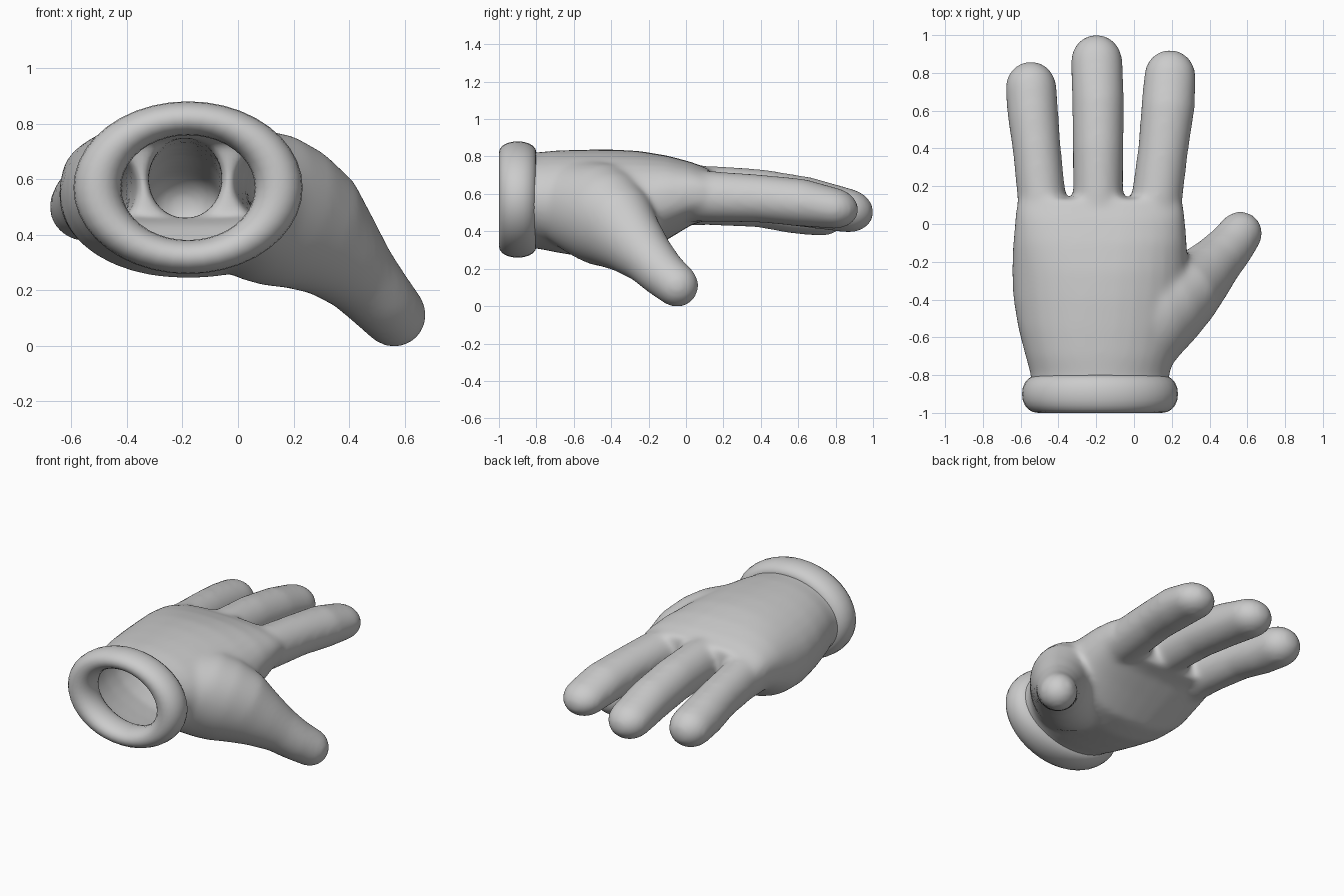
import bpy, bmesh
from math import sin, cos, pi, copysign
from mathutils import Vector

if "Cube" in bpy.data.objects:
    bpy.data.objects.remove(bpy.data.objects["Cube"])


def spow(v, p):
    return copysign(abs(v) ** p, v)


def skin(bm, rings, caps=True, closed=False):
    """Bridge rings of points into a quad surface."""
    loops = [[bm.verts.new(p) for p in r] for r in rings]
    n = len(loops[0])
    pairs = list(zip(loops, loops[1:]))
    if closed:
        pairs.append((loops[-1], loops[0]))
    for a, b in pairs:
        for i in range(n):
            j = (i + 1) % n
            bm.faces.new((a[i], a[j], b[j], b[i]))
    if caps:
        bm.faces.new(loops[0][::-1])
        bm.faces.new(loops[-1])


def section(c, u, v, a, b, power=2.0, n=32):
    """Superellipse ring around c in the u, v plane."""
    return [c + u * (a * spow(cos(2 * pi * i / n), 2 / power))
            + v * (b * spow(sin(2 * pi * i / n), 2 / power)) for i in range(n)]


def digit(bm, stations):
    """Tube through (x, y, z, width radius, height radius) with a domed tip."""
    pts = [Vector(s[:3]) for s in stations]
    rings = []
    for i, s in enumerate(stations):
        t = (pts[min(i + 1, len(pts) - 1)] - pts[max(i - 1, 0)]).normalized()
        u = t.cross(Vector((0, 0, 1))).normalized()
        v = u.cross(t)
        rings.append(section(pts[i], u, v, s[3], s[4]))
    for k in range(1, 8):
        a = k * pi / 2 / 7.4
        rings.append(section(pts[-1] + t * (s[3] * 1.05 * sin(a)), u, v,
                             s[3] * cos(a), s[4] * cos(a)))
    skin(bm, rings)


def finish(bm, name):
    bmesh.ops.recalc_face_normals(bm, faces=bm.faces)
    me = bpy.data.meshes.new(name)
    bm.to_mesh(me)
    bm.free()
    me.polygons.foreach_set("use_smooth", [True] * len(me.polygons))
    ob = bpy.data.objects.new(name, me)
    bpy.context.collection.objects.link(ob)
    return ob


X, Z = Vector((1, 0, 0)), Vector((0, 0, 1))
bm = bmesh.new()

# Palm: y, centre z, half width, half height, squareness
palm = [(-1.0, .565, .365, .255, 2), (-.8, .565, .367, .257, 2),
        (-.7, .56, .395, .272, 2.1), (-.55, .55, .434, .287, 2.1),
        (-.4, .54, .459, .298, 2.1), (-.25, .545, .466, .285, 2.2),
        (-.1, .58, .460, .225, 2.4), (.03, .602, .449, .168, 2.6),
        (.08, .600, .444, .150, 2.7), (.135, .597, .43, .135, 2.8)]
skin(bm, [section(Vector((-.18, y, z)), X, Z, a, b, p) for y, z, a, b, p in palm])

# Three fingers
digit(bm, [(-.475, -.1, .57, .13, .14), (-.490, .15, .57, .128, .138),
           (-.515, .4, .55, .128, .13), (-.535, .58, .52, .135, .133),
           (-.545, .72, .50, .136, .125)])
digit(bm, [(-.19, -.1, .61, .13, .14), (-.19, .15, .605, .132, .145),
           (-.19, .4, .592, .135, .14), (-.19, .65, .555, .138, .135),
           (-.198, .86, .512, .138, .118)])
digit(bm, [(.09, -.1, .59, .14, .135), (.123, .15, .585, .135, .136),
           (.155, .4, .575, .133, .128), (.18, .62, .553, .142, .128),
           (.19, .78, .525, .138, .111)])

# Thumb flaring into the side of the palm
digit(bm, [(-.06, -.55, .54, .31, .23), (.02, -.51, .525, .31, .26),
           (.10, -.46, .50, .275, .275), (.19, -.41, .46, .24, .265),
           (.28, -.35, .41, .20, .235), (.36, -.28, .335, .166, .185),
           (.44, -.195, .25, .14, .144), (.51, -.12, .17, .127, .127),
           (.56, -.053, .114, .118, .118)])
glove = finish(bm, "glove_body")

# Fuse the parts into one smooth skin
m = glove.modifiers.new("fuse", 'REMESH')
m.mode = 'VOXEL'
m.voxel_size = .016
m = glove.modifiers.new("soften", 'SMOOTH')
m.factor = .5
m.iterations = 20
dg = bpy.context.evaluated_depsgraph_get()
fused = bpy.data.meshes.new_from_object(glove.evaluated_get(dg))
glove.modifiers.clear()

# Open the wrist so the glove is a hollow shell
bm = bmesh.new()
bm.from_mesh(fused)
bmesh.ops.bisect_plane(bm, geom=bm.verts[:] + bm.edges[:] + bm.faces[:],
                       plane_co=(0, -.9, 0), plane_no=(0, -1, 0), clear_outer=True)
bm.to_mesh(fused)
bm.free()
glove.data = fused
fused.polygons.foreach_set("use_smooth", [True] * len(fused.polygons))

# Rolled cuff: rounded profile swept around an ellipse
bm = bmesh.new()
rings = []
for k in range(20):
    a = 2 * pi * k / 20
    r, y = spow(cos(a), 2 / 2.1), spow(sin(a), 2 / 2.1)
    rings.append(section(Vector((-.18, -.9 + .1 * y, .57)), X, Z,
                         .327 + .086 * r, .25 + .061 * r, n=40))
skin(bm, rings, caps=False, closed=True)
finish(bm, "cuff")
